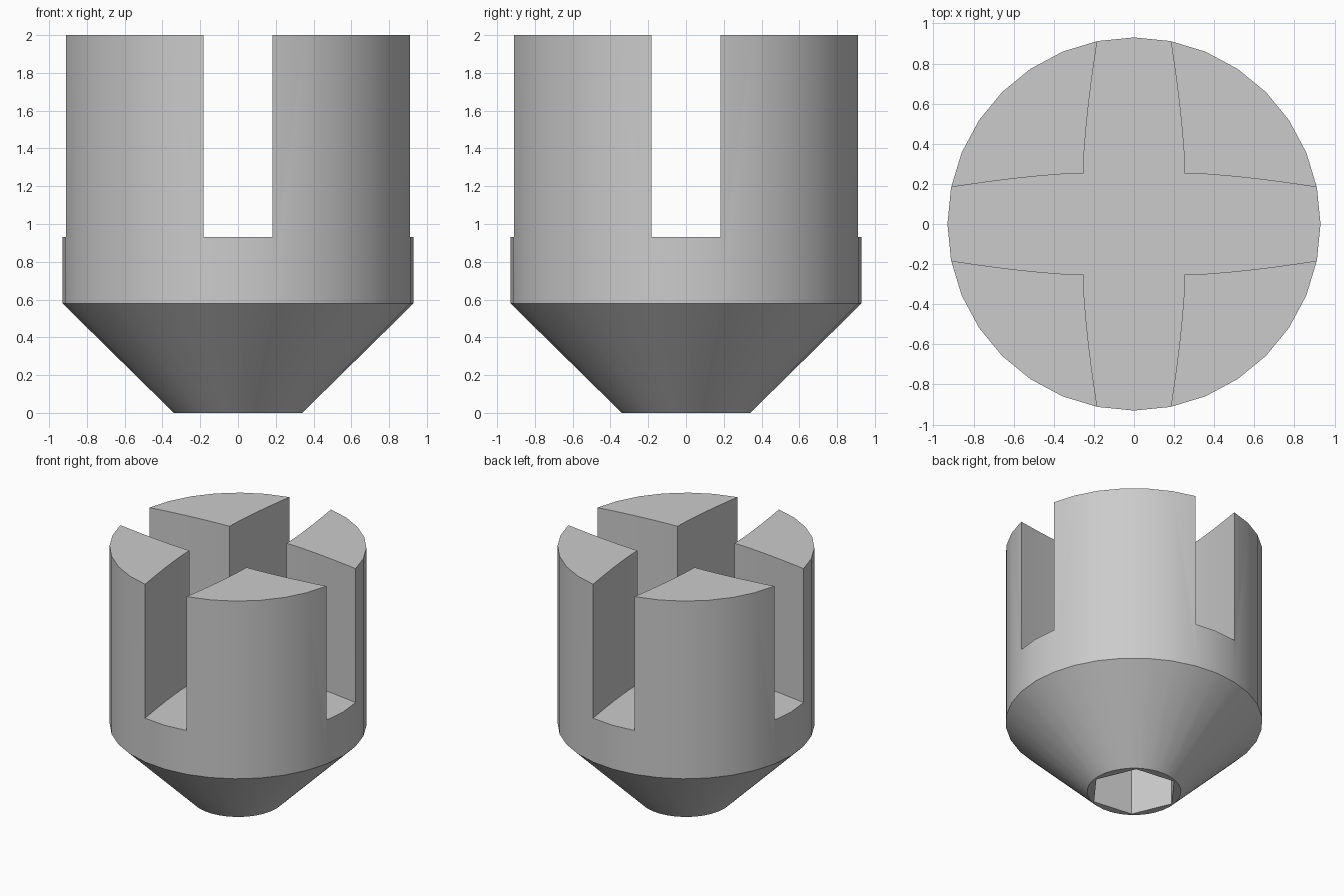
import bpy, bmesh
from math import radians
from mathutils import Matrix, Vector

if "Cube" in bpy.data.objects:
    bpy.data.objects.remove(bpy.data.objects["Cube"])

RADIUS, TIP, SHOULDER, FLOOR, TOP = 0.93, 0.34, 0.58, 0.93, 2.0

grey = bpy.data.materials.new("plain grey")
grey.use_nodes = True
colour = (0.6, 0.6, 0.6, 1)
grey.diffuse_color = colour
grey.node_tree.nodes["Principled BSDF"].inputs["Base Color"].default_value = colour


def make_object(name, bm):
    bmesh.ops.recalc_face_normals(bm, faces=bm.faces[:])
    mesh = bpy.data.meshes.new(name)
    bm.to_mesh(mesh)
    bm.free()
    mesh.materials.append(grey)
    obj = bpy.data.objects.new(name, mesh)
    bpy.context.collection.objects.link(obj)
    return obj


def extrude_up(bm, face, height):
    new = bmesh.ops.extrude_face_region(bm, geom=[face])["geom"]
    verts = [v for v in new if isinstance(v, bmesh.types.BMVert)]
    bmesh.ops.translate(bm, vec=(0, 0, height), verts=verts)


# Body: tapered nose with a straight barrel drawn up from it
bm = bmesh.new()
bmesh.ops.create_cone(bm, cap_ends=True, segments=32, radius1=TIP, radius2=RADIUS,
                      depth=SHOULDER, matrix=Matrix.Translation((0, 0, SHOULDER / 2)))
cap = max(bm.faces, key=lambda f: f.calc_center_median().z)
extrude_up(bm, cap, TOP - SHOULDER)
bmesh.ops.delete(bm, geom=[cap] if cap.is_valid else [], context="FACES_ONLY")
body = make_object("slotted_body", bm)

# Cross slot cutter: four arms that narrow in a gentle curve towards the rim
arm = []
for i in range(8):
    t = i / 6
    arm.append(Vector((0.253 - 0.07 * t ** 1.5, 0.253 + 0.66 * t, FLOOR)))
arm += [Vector((-p.x, p.y, p.z)) for p in reversed(arm[1:])]
bm = bmesh.new()
outline = []
for k in range(4):
    turn = Matrix.Rotation(radians(90 * k), 3, "Z")
    outline += [bm.verts.new(turn @ p) for p in arm]
extrude_up(bm, bm.faces.new(outline), 1.5)
slot_cutter = make_object("slot_cutter", bm)

# Hexagonal socket cutter in the nose
bm = bmesh.new()
bmesh.ops.create_cone(bm, cap_ends=True, segments=6, radius1=0.325, radius2=0.325, depth=1.2,
                      matrix=Matrix.Rotation(radians(23), 4, "Z"))
socket_cutter = make_object("socket_cutter", bm)

# Cut both shapes out of the body
bpy.ops.object.select_all(action="DESELECT")
bpy.context.view_layer.objects.active = body
body.select_set(True)
for cutter in (slot_cutter, socket_cutter):
    cutter.hide_render = True
    mod = body.modifiers.new(cutter.name, "BOOLEAN")
    mod.operation = "DIFFERENCE"
    mod.solver = "EXACT"
    mod.object = cutter
    bpy.ops.object.modifier_apply(modifier=mod.name)
    bpy.data.objects.remove(cutter)

bpy.ops.object.shade_smooth_by_angle(angle=radians(30))
